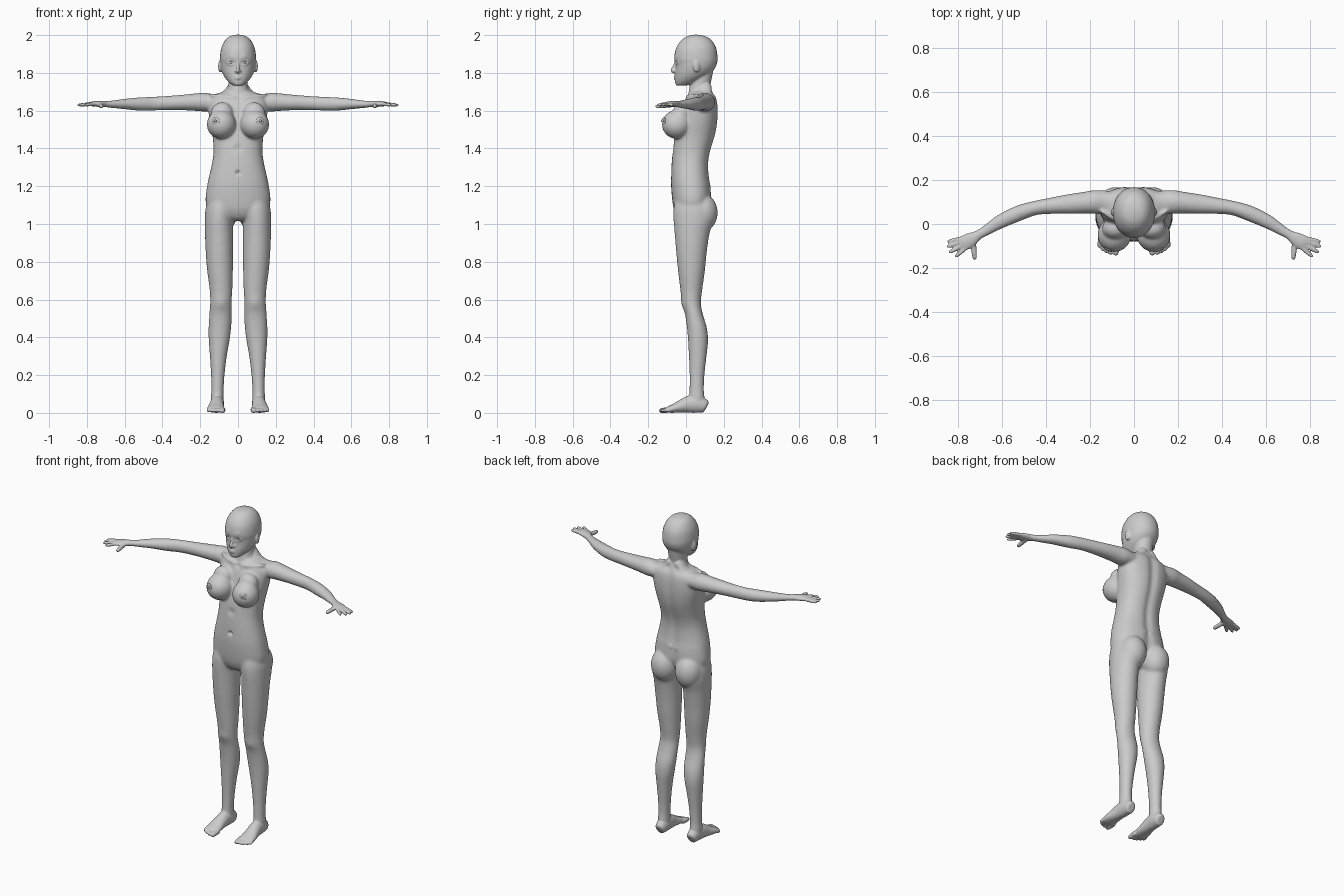
import bpy, bmesh, math
from mathutils import Vector, Matrix

def spline(rows, n=4):
    """Catmull-Rom resampling of parameter rows."""
    out = []
    for i in range(len(rows) - 1):
        a, b, c, d = rows[max(i - 1, 0)], rows[i], rows[i + 1], rows[min(i + 2, len(rows) - 1)]
        for k in range(n):
            t = k / n
            out.append([0.5 * (2*q + (r - p)*t + (2*p - 5*q + 4*r - s)*t*t + (3*q - p - 3*r + s)*t**3)
                        for p, q, r, s in zip(a, b, c, d)])
    return out + [list(rows[-1])]

def skin(bm, rings):
    vs = [[bm.verts.new(p) for p in ring] for ring in rings]
    n = len(vs[0])
    for a, b in zip(vs, vs[1:]):
        for i in range(n):
            bm.faces.new((a[i], a[(i + 1) % n], b[(i + 1) % n], b[i]))
    bm.faces.new(vs[0][::-1])
    bm.faces.new(vs[-1])

def oval(a, b, e, n=32):
    for k in range(n):
        t = 2 * math.pi * k / n
        c, s = math.cos(t), math.sin(t)
        yield (a * math.copysign(abs(c) ** (2 / e), c), b * math.copysign(abs(s) ** (2 / e), s))

def column(bm, rows, e=2.0, groove=0):
    """Upright loft: rows are (z, centre x, half width, front y, back y)."""
    rings = []
    for z, cx, hw, yf, yb in spline(rows):
        ring = []
        for x, y in oval(max(hw, .002), max((yb - yf) / 2, .002), e):
            y += (yf + yb) / 2
            if y > (yf + yb) / 2:
                y -= groove * math.exp(-(x / .022) ** 2)
            ring.append((cx + x, y, z))
        rings.append(ring)
    skin(bm, rings)

def tube(bm, rows, up=(0, 0, 1)):
    """Loft along a path: rows are (x, y, z, side radius, up radius)."""
    pts, up = spline(rows), Vector(up)
    rings = []
    for i, (x, y, z, ra, rb) in enumerate(pts):
        t = Vector(pts[min(i + 1, len(pts) - 1)][:3]) - Vector(pts[max(i - 1, 0)][:3])
        u = t.cross(up).normalized()
        v = u.cross(t).normalized()
        rings.append([Vector((x, y, z)) + u * a + v * b for a, b in oval(ra, rb, 2, 20)])
    skin(bm, rings)

def digit(bm, a, b, r):
    """Finger or toe with rounded tip."""
    a, b = Vector(a), Vector(b)
    tube(bm, [(*a.lerp(b, t), r * k, r * k) for t, k in
              ((0, 1), (.3, 1), (.55, .98), (.8, .88), (.94, .65), (1, .25))])

def ball(bm, loc, r, rot=0):
    m = Matrix.Translation(loc) @ Matrix.Rotation(rot, 4, 'Z') @ Matrix.Diagonal((*r, 1))
    bmesh.ops.create_uvsphere(bm, u_segments=28, v_segments=18, radius=1, matrix=m)

def finish(bm, name):
    me = bpy.data.meshes.new(name)
    bm.to_mesh(me)
    bm.free()
    ob = bpy.data.objects.new(name, me)
    bpy.context.collection.objects.link(ob)
    me.shade_smooth()
    return ob

bm = bmesh.new()
# leg
column(bm, [(1.14, .085, .07, -.055, .12), (1.08, .095, .077, -.066, .14), (1.02, .1, .076, -.066, .145),
            (.95, .1, .075, -.06, .125), (.85, .098, .073, -.052, .11), (.75, .095, .068, -.042, .1),
            (.65, .09, .06, -.03, .086), (.58, .091, .057, -.021, .079), (.52, .093, .059, -.005, .09),
            (.45, .096, .06, .005, .111), (.38, .1, .055, .011, .117), (.3, .104, .045, .015, .109),
            (.2, .107, .036, .019, .098), (.12, .109, .033, .018, .095), (.06, .11, .034, .015, .1)])
# foot and toes
tube(bm, [(.108, .11, .032, .018, .022), (.108, .1, .036, .03, .036), (.109, .06, .046, .036, .046),
          (.111, .02, .046, .037, .046), (.114, -.02, .036, .04, .036), (.117, -.06, .025, .046, .025),
          (.118, -.09, .018, .046, .018), (.118, -.105, .014, .04, .011)])
for x, tip, r in ((.081, -.143, .015), (.105, -.14, .011), (.123, -.133, .011), (.14, -.122, .0105), (.155, -.108, .01)):
    digit(bm, (x, -.08, .017), (x + .002, tip, .011), r)
# arm and palm
tube(bm, [(.1, .1, 1.64, .05, .035), (.17, .1, 1.645, .055, .05), (.22, .097, 1.645, .05, .047),
          (.3, .09, 1.643, .045, .041), (.38, .082, 1.64, .037, .038), (.45, .072, 1.637, .033, .037),
          (.52, .05, 1.635, .036, .036), (.6, .014, 1.635, .033, .028), (.66, -.022, 1.634, .026, .021),
          (.705, -.05, 1.635, .022, .017), (.735, -.068, 1.636, .031, .016), (.765, -.084, 1.636, .035, .014),
          (.785, -.095, 1.635, .03, .009)])
# fingers and thumb
for a, b in (((.77, -.063), (.847, -.08)), ((.776, -.078), (.85, -.104)),
             ((.772, -.094), (.84, -.13)), ((.762, -.108), (.812, -.15))):
    digit(bm, (*a, 1.636), (*b, 1.629), .0098)
digit(bm, (.73, -.075, 1.63), (.722, -.163, 1.622), .0125)
# breast and buttock
ball(bm, (.088, -.048, 1.527), (.077, .08, .077), .35)
ball(bm, (.085, -.02, 1.585), (.06, .05, .06))
ball(bm, (.083, .088, 1.06), (.08, .08, .1))
# ear
ball(bm, (.093, .057, 1.835), (.011, .02, .033), .35)
# shoulder muscle and collar bone
tube(bm, [(.02, .1, 1.73, .035, .03), (.08, .1, 1.675, .04, .022), (.16, .1, 1.665, .04, .024)])
tube(bm, [(.015, .005, 1.668, .008, .008), (.07, .012, 1.676, .008, .008), (.15, .06, 1.683, .01, .01)])
# eyelids, nostril
for z, w in ((1.866, .003), (1.843, .0025)):
    tube(bm, [(.018, -.052, 1.853, w, w), (.036, -.054, z, w, w), (.058, -.04, 1.855, w, w)])
ball(bm, (.009, -.06, 1.81), (.008, .01, .007))

# mirror the paired parts
geo = bmesh.ops.duplicate(bm, geom=bm.verts[:] + bm.edges[:] + bm.faces[:])['geom']
bmesh.ops.scale(bm, vec=(-1, 1, 1), verts=[g for g in geo if isinstance(g, bmesh.types.BMVert)])

# torso
column(bm, [(1.705, 0, .06, .03, .13), (1.69, 0, .11, .015, .148), (1.665, 0, .148, 0, .163),
            (1.62, 0, .158, -.018, .17), (1.56, 0, .152, -.035, .17), (1.5, 0, .141, -.052, .163),
            (1.45, 0, .133, -.063, .151), (1.38, 0, .13, -.071, .13), (1.32, 0, .138, -.076, .121),
            (1.25, 0, .154, -.079, .124), (1.2, 0, .164, -.079, .132), (1.12, 0, .172, -.072, .135),
            (1.07, 0, .15, -.062, .115), (1.03, 0, .085, -.04, .085), (1.015, 0, .04, -.01, .06)], 2.3, .012)
# neck
column(bm, [(1.83, 0, .055, .035, .148), (1.77, 0, .052, .028, .136), (1.73, 0, .051, .02, .13),
            (1.7, 0, .06, .014, .14), (1.66, 0, .08, .01, .155)])
# head
column(bm, [(2.002, 0, .01, .04, .065), (1.993, 0, .045, .005, .105), (1.97, 0, .07, -.027, .138),
            (1.93, 0, .089, -.053, .16), (1.88, 0, .096, -.062, .167), (1.85, 0, .094, -.057, .164),
            (1.82, 0, .089, -.056, .15), (1.79, 0, .078, -.058, .122), (1.765, 0, .062, -.058, .085),
            (1.745, 0, .043, -.057, .05), (1.733, 0, .024, -.05, .0)], 2.1)
# nose, lips
tube(bm, [(0, -.05, 1.865, .007, .01), (0, -.058, 1.84, .007, .01), (0, -.069, 1.82, .009, .011),
          (0, -.07, 1.809, .009, .01), (0, -.06, 1.802, .006, .006)], (0, 1, 0))
for z, w in ((1.78, .0045), (1.77, .005)):
    tube(bm, [(-.027, -.048, 1.775, .002, .002), (0, -.061, z, w, w), (.027, -.048, 1.775, .002, .002)])
bmesh.ops.recalc_face_normals(bm, faces=bm.faces[:])
body = finish(bm, "body")

# fuse all parts into one skin
mod = body.modifiers.new("fuse", 'REMESH')
mod.mode, mod.voxel_size = 'VOXEL', .005
bpy.context.view_layer.objects.active = body
bpy.ops.object.modifier_apply(modifier=mod.name)

# blend joints, then press in small forms
bm = bmesh.new()
bm.from_mesh(body.data)
soft = [v for v in bm.verts if .1 < v.co.z < 1.72 and abs(v.co.x) < .7]
axes = dict(use_axis_x=True, use_axis_y=True, use_axis_z=True)
for i in range(14):
    bmesh.ops.smooth_vert(bm, verts=soft, factor=.5, **axes)
bmesh.ops.smooth_vert(bm, verts=bm.verts[:], factor=.5, **axes)
dabs = [((0, -.077, 1.27), .011, .014), ((0, -.07, 1.4), .02, .006), ((0, -.01, 1.665), .014, .008)]
for s in (1, -1):
    dabs += [((s * .036, -.05, 1.856), .014, .006),       # eye socket
             ((s * .036, -.055, 1.888), .016, -.003),     # brow
             ((s * .091, -.02, .58), .03, -.004),         # kneecap
             ((s * .02, .12, 1.2), .014, .004)]           # lower back dimple
for v in bm.verts:
    for c, r, amount in dabs:
        if abs(v.co.z - c[2]) < 2.5 * r:
            v.co.y += amount * math.exp(-(v.co - Vector(c)).length_squared / r ** 2)
finish(bm, "skin")
bpy.data.objects.remove(body)
bpy.data.objects["skin"].name = "body"

# eyes and nipples
for s, side in ((1, "left"), (-1, "right")):
    bm = bmesh.new()
    ball(bm, (s * .036, -.032, 1.855), (.017, .0175, .014))
    finish(bm, side + "_eye")
    bm = bmesh.new()
    ball(bm, (s * .117, -.117, 1.545), (.021, .006, .021), s * .35)
    ball(bm, (s * .119, -.124, 1.546), (.007, .009, .007), s * .35)
    finish(bm, side + "_nipple")
